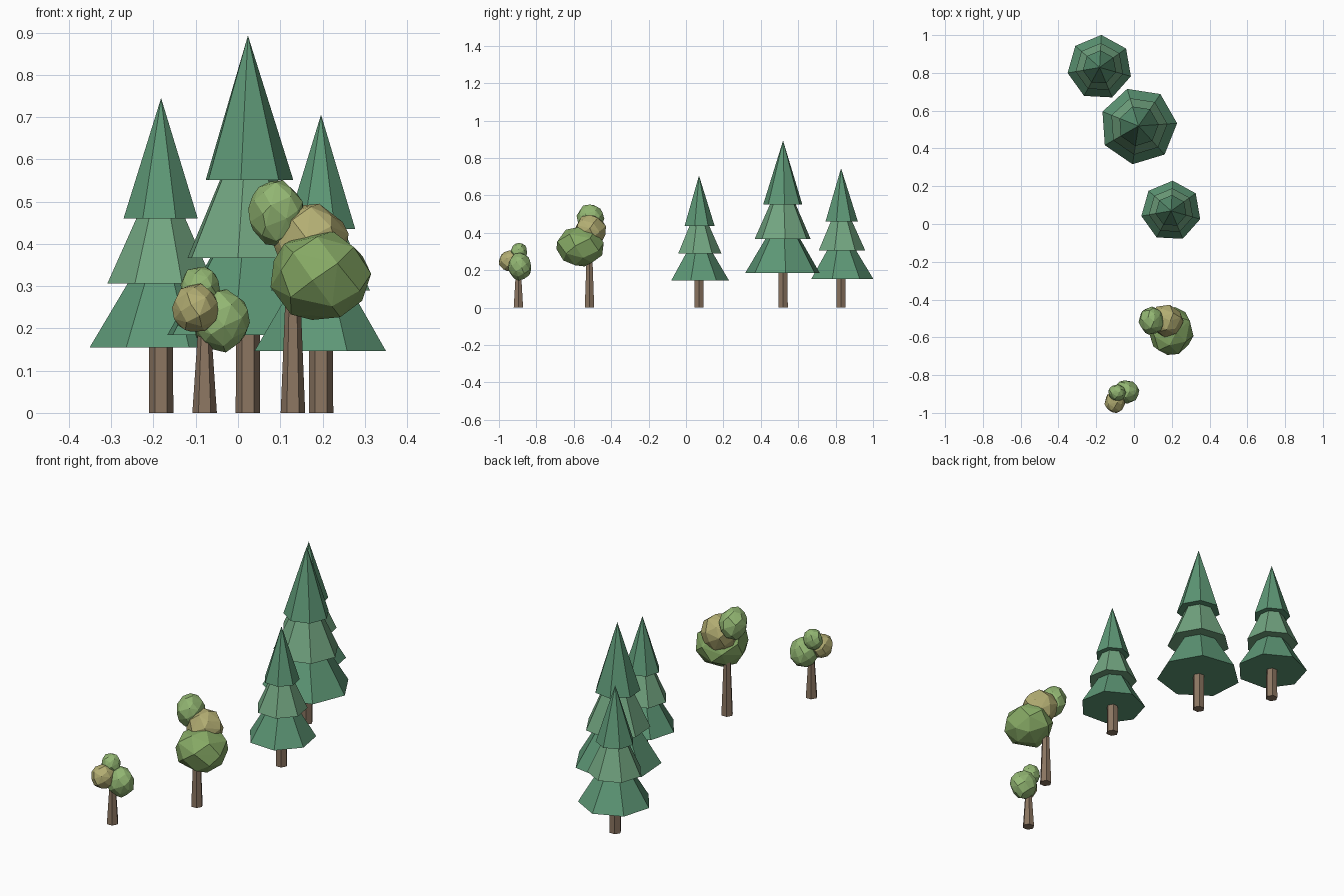
import bpy, bmesh, math, random
from mathutils import Vector

if "Cube" in bpy.data.objects:
    bpy.data.objects.remove(bpy.data.objects["Cube"])

random.seed(4)


def material(name, rgb):
    m = bpy.data.materials.new(name)
    m.diffuse_color = (*rgb, 1)
    m.use_nodes = True
    m.node_tree.nodes["Principled BSDF"].inputs["Base Color"].default_value = m.diffuse_color
    return m


PINE = material("pine_green", (0.11, 0.31, 0.18))
PINE_LIGHT = material("pine_light_green", (0.17, 0.38, 0.22))
BARK = material("bark", (0.26, 0.18, 0.12))
LEAF = material("leaf_green", (0.29, 0.47, 0.17))
LEAF_DARK = material("leaf_dark_green", (0.24, 0.40, 0.13))
LEAF_YELLOW = material("leaf_yellow", (0.45, 0.42, 0.17))


def hull(name, points, mat):
    """Flat-faced convex solid around the points."""
    bm = bmesh.new()
    for p in points:
        bm.verts.new(p)
    bmesh.ops.convex_hull(bm, input=bm.verts[:])
    bmesh.ops.delete(bm, geom=[v for v in bm.verts if not v.link_faces], context='VERTS')
    bmesh.ops.dissolve_limit(bm, angle_limit=0.01, verts=bm.verts[:], edges=bm.edges[:])
    bmesh.ops.recalc_face_normals(bm, faces=bm.faces[:])
    me = bpy.data.meshes.new(name)
    bm.to_mesh(me)
    bm.free()
    me.materials.append(mat)
    ob = bpy.data.objects.new(name, me)
    bpy.context.collection.objects.link(ob)
    return ob


def ring(x, y, z, r, sides, phase=0):
    return [(x + r * math.cos(phase + math.tau * i / sides),
             y + r * math.sin(phase + math.tau * i / sides), z) for i in range(sides)]


def trunk(name, x, y, top, r_top):
    hull(name, ring(x, y, 0, 0.029, 6) + ring(x, y, top, r_top, 6), BARK)


def pine(name, x, y, height, radius, phase):
    """Six-sided trunk with three stacked seven-sided cones."""
    trunk(name + "_trunk", x, y, height * 0.25, 0.028)
    tiers = ((0.207, 1.0, PINE), (0.411, 0.75, PINE_LIGHT), (0.617, 0.525, PINE))
    for i, (base, scale, mat) in enumerate(tiers):
        z = base * height
        pts = ring(x, y, z, radius * scale, 7, math.radians(phase))
        hull(f"{name}_tier_{i + 1}", pts + [(x, y, z + 0.383 * height)], mat)


def blob(name, xs, ys, zs, count, mat):
    """Faceted leaf clump filling the given x, y and z ranges."""
    pts = []
    for i in range(count):
        z = 1 - 2 * (i + 0.5) / count
        a = i * math.pi * (3 - math.sqrt(5)) + random.uniform(-0.2, 0.2)
        s = math.sqrt(1 - z * z)
        pts.append(Vector((s * math.cos(a), s * math.sin(a), z)) * random.uniform(0.92, 1.0))
    for axis, (lo, hi) in enumerate((xs, ys, zs)):
        vals = [p[axis] for p in pts]
        a, b = min(vals), max(vals)
        for p in pts:
            p[axis] = lo + (p[axis] - a) / (b - a) * (hi - lo)
    hull(name, pts, mat)


# Pines
pine("back_pine", -0.182, 0.829, 0.745, 0.172, 87)
pine("tall_pine", 0.0235, 0.519, 0.893, 0.205, 4)
pine("short_pine", 0.1965, 0.0695, 0.706, 0.16, 87)

# Larger leafy tree
trunk("large_tree_trunk", 0.13, -0.516, 0.32, 0.016)
blob("large_tree_main_clump", (0.077, 0.315), (-0.693, -0.44), (0.22, 0.43), 28, LEAF_DARK)
blob("large_tree_yellow_clump", (0.083, 0.262), (-0.60, -0.428), (0.32, 0.495), 32, LEAF_YELLOW)
blob("large_tree_top_clump", (0.024, 0.157), (-0.585, -0.437), (0.394, 0.551), 40, LEAF)

# Smaller leafy tree
trunk("small_tree_trunk", -0.079, -0.896, 0.2, 0.0155)
blob("small_tree_main_clump", (-0.108, 0.028), (-0.95, -0.828), (0.143, 0.292), 40, LEAF)
blob("small_tree_yellow_clump", (-0.156, -0.047), (-1.0, -0.885), (0.192, 0.306), 36, LEAF_YELLOW)
blob("small_tree_top_clump", (-0.136, -0.043), (-0.937, -0.85), (0.245, 0.346), 40, LEAF)
